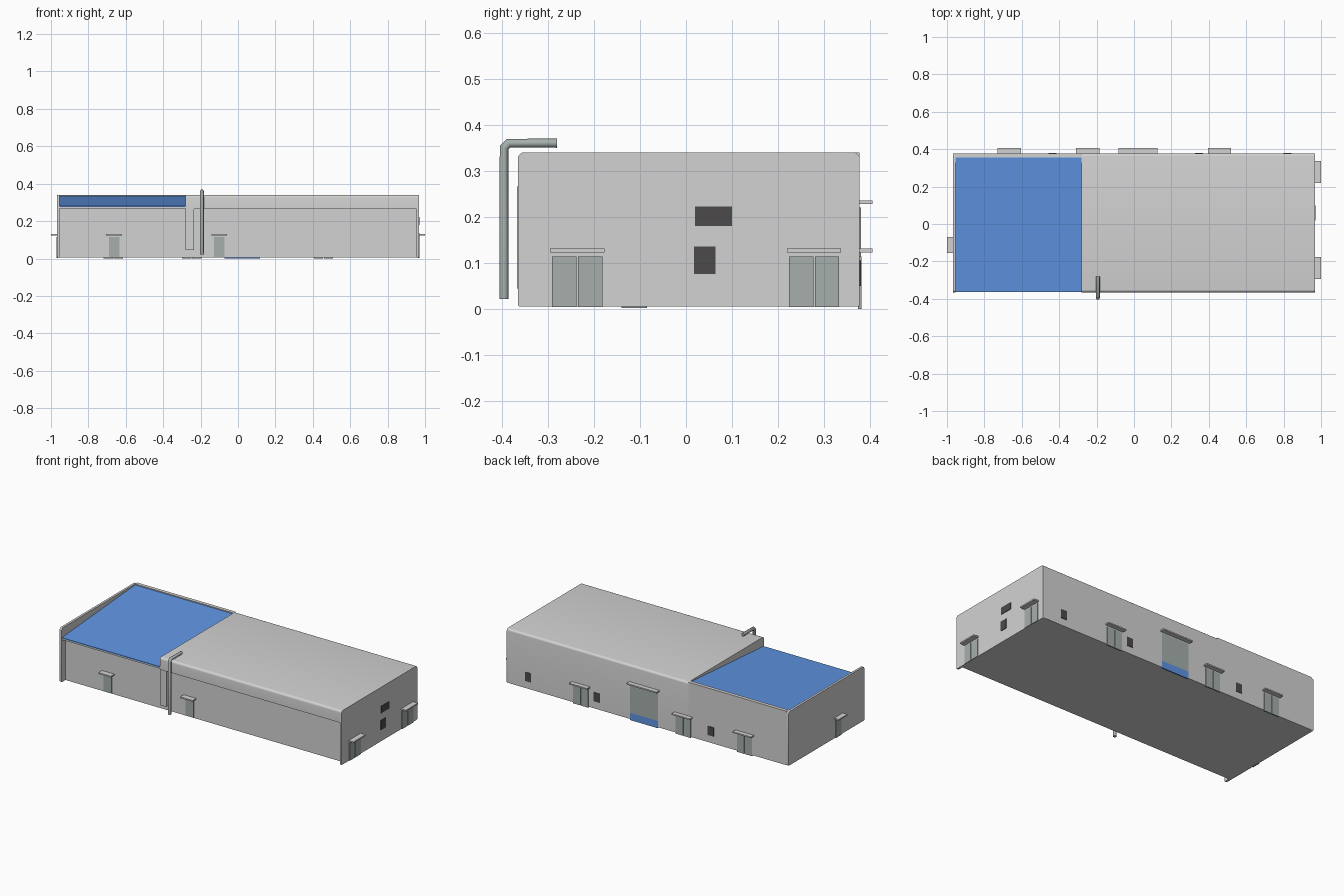
import bpy, bmesh, math

cube = bpy.data.objects.get("Cube")
if cube:
    bpy.data.objects.remove(cube, do_unlink=True)


def material(name, rgb):
    m = bpy.data.materials.new(name)
    m.use_nodes = True
    m.diffuse_color = (*rgb, 1)
    bsdf = next(n for n in m.node_tree.nodes if n.type == 'BSDF_PRINCIPLED')
    bsdf.inputs["Base Color"].default_value = (*rgb, 1)
    bsdf.inputs["Roughness"].default_value = 0.7
    return m


WALL = material("wall_grey", (0.65, 0.65, 0.65))
BLUE = material("roof_blue", (0.115, 0.3, 0.76))
DOOR = material("door_grey_green", (0.38, 0.43, 0.41))
GLASS = material("window_dark", (0.075, 0.068, 0.072))


def finish(name, bm, mat, smooth=False):
    bmesh.ops.recalc_face_normals(bm, faces=bm.faces)
    me = bpy.data.meshes.new(name)
    bm.to_mesh(me)
    bm.free()
    me.materials.append(mat)
    ob = bpy.data.objects.new(name, me)
    bpy.context.collection.objects.link(ob)
    if smooth:
        bpy.ops.object.select_all(action='DESELECT')
        ob.select_set(True)
        bpy.context.view_layer.objects.active = ob
        bpy.ops.object.shade_smooth_by_angle(angle=math.radians(40))


def box(name, lo, hi, mat):
    bm = bmesh.new()
    bmesh.ops.create_cube(bm, size=1)
    for v in bm.verts:
        v.co = [(a + b) / 2 + c * (b - a) for a, b, c in zip(lo, hi, v.co)]
    finish(name, bm, mat)


def extrude(name, profile, x0, x1, mat, smooth=False):
    """Sweep a (y, z) profile along x."""
    bm = bmesh.new()
    face = bm.faces.new([bm.verts.new((x0, y, z)) for y, z in profile])
    new = bmesh.ops.extrude_face_region(bm, geom=[face])["geom"]
    bmesh.ops.translate(bm, vec=(x1 - x0, 0, 0),
                        verts=[v for v in new if isinstance(v, bmesh.types.BMVert)])
    finish(name, bm, mat, smooth)


def rounded(y0, y1, z0, z1, r_top, r_bottom):
    """Rounded rectangle profile, counter-clockwise from the lower right."""
    corners = [(y1, z0, -1, 1, r_bottom), (y1, z1, -1, -1, r_top),
               (y0, z1, 1, -1, r_top), (y0, z0, 1, 1, r_bottom)]
    pts = []
    for i, (y, z, sy, sz, r) in enumerate(corners):
        for k in range(6):
            a = math.radians(-90 + 90 * i + 18 * k)
            pts.append((y + sy * r + r * math.cos(a), z + sz * r + r * math.sin(a)))
    return pts


FRONT, BACK, END, BASE, TOP = -0.365, 0.377, 0.967, 0.005, 0.34
FACADE = -0.328  # front wall, set back under the roof overhang
STEP = -0.28     # where the low roof meets the main hall
THICK = 0.012    # end walls

# End walls, reaching forward to the roof edge
shell = rounded(FRONT, BACK, BASE, TOP, 0.014, 0.005)
extrude("right_end_wall", shell, END - THICK, END, WALL, True)
extrude("left_end_wall", shell, -END - 0.002, -END + THICK, WALL, True)

# Main hall with a deep overhanging roof
hall = [(FACADE, BASE), (BACK, BASE)]
hall += [p for p in shell if p[1] > TOP / 2]
hall += [(FRONT, 0.265), (FACADE, 0.265)]
extrude("main_hall", hall, STEP, END - THICK, WALL, True)

# Low wing with its sloping blue roof and back parapet
eave, ridge = (FRONT + 0.002, 0.275), (0.356, 0.328)
extrude("wing_walls", [(FACADE, BASE), (BACK, BASE), (BACK, ridge[1]), ridge, eave,
                       (eave[0], 0.268), (FACADE, 0.268)],
        -END + THICK, STEP, WALL)
extrude("blue_roof", [eave, ridge, (ridge[0], 0.334), (eave[0], 0.281)],
        -END + THICK, STEP, BLUE)
box("back_parapet", (-END + THICK, 0.355, ridge[1]), (STEP, BACK, TOP), WALL)
box("front_pilaster", (STEP, FRONT - 0.002, 0.045), (-0.235, FACADE, 0.266), WALL)


def mount(name, wall, u, width, z0, z1, out, mat):
    """Fix a plate to a wall; u is the position along that wall."""
    a, b = u - width / 2, u + width / 2
    spans = {
        "front": ((a, FACADE - out), (b, FACADE + 0.004)),
        "back": ((a, BACK - 0.004), (b, BACK + out)),
        "right": ((END - 0.004, a), (END + out, b)),
        "left": ((-END - out, a), (-END + 0.004, b)),
    }
    lo, hi = spans[wall]
    box(name, (*lo, z0), (*hi, z1), mat)


def doorway(wall, u, leaf, leaves, canopy, out, z0):
    for i in range(leaves):
        off = (i - (leaves - 1) / 2) * (leaf + 0.003)
        mount(f"{wall}_door_leaf", wall, u + off, leaf, z0, 0.114, 0.004, DOOR)
    mount(f"{wall}_door_canopy", wall, u, canopy, 0.123, 0.131, out, WALL)


# Doors with canopies on all four sides
for x in (-0.662, -0.1):
    doorway("front", x, 0.055, 1, 0.085, 0.035, 0.008)
for x in (-0.667, -0.247, 0.457):
    doorway("back", x, 0.05, 2, 0.125, 0.028, 0)
for y in (-0.236, 0.278):
    doorway("right", y, 0.053, 2, 0.118, 0.033, 0.004)
doorway("left", -0.112, 0.055, 1, 0.085, 0.033, 0.002)

# Large back entrance with a blue lower band
mount("entrance_panel", "back", 0.022, 0.19, 0.045, 0.22, 0.003, DOOR)
mount("entrance_blue_band", "back", 0.022, 0.19, 0, 0.045, 0.003, BLUE)
mount("entrance_canopy", "back", 0.022, 0.208, 0.228, 0.236, 0.028, WALL)

# Small dark windows
for x in (-0.435, 0.347, 0.82):
    mount("back_window", "back", x, 0.042, 0.05, 0.105, 0.003, GLASS)
mount("right_upper_window", "right", 0.06, 0.08, 0.18, 0.223, 0.003, GLASS)
mount("right_lower_window", "right", 0.041, 0.047, 0.076, 0.136, 0.003, GLASS)

# Bent flue pipe in front of the hall
path = [(-0.395, 0.022), (-0.395, 0.35), (-0.385, 0.36), (-0.28, 0.36)]
curve = bpy.data.curves.new("flue_pipe", 'CURVE')
curve.dimensions = '3D'
curve.bevel_depth = 0.01
curve.bevel_resolution = 2
curve.use_fill_caps = True
spline = curve.splines.new('POLY')
spline.points.add(len(path) - 1)
for point, (y, z) in zip(spline.points, path):
    point.co = (-0.193, y, z, 1)
curve.materials.append(DOOR)
bpy.context.collection.objects.link(bpy.data.objects.new("flue_pipe", curve))
